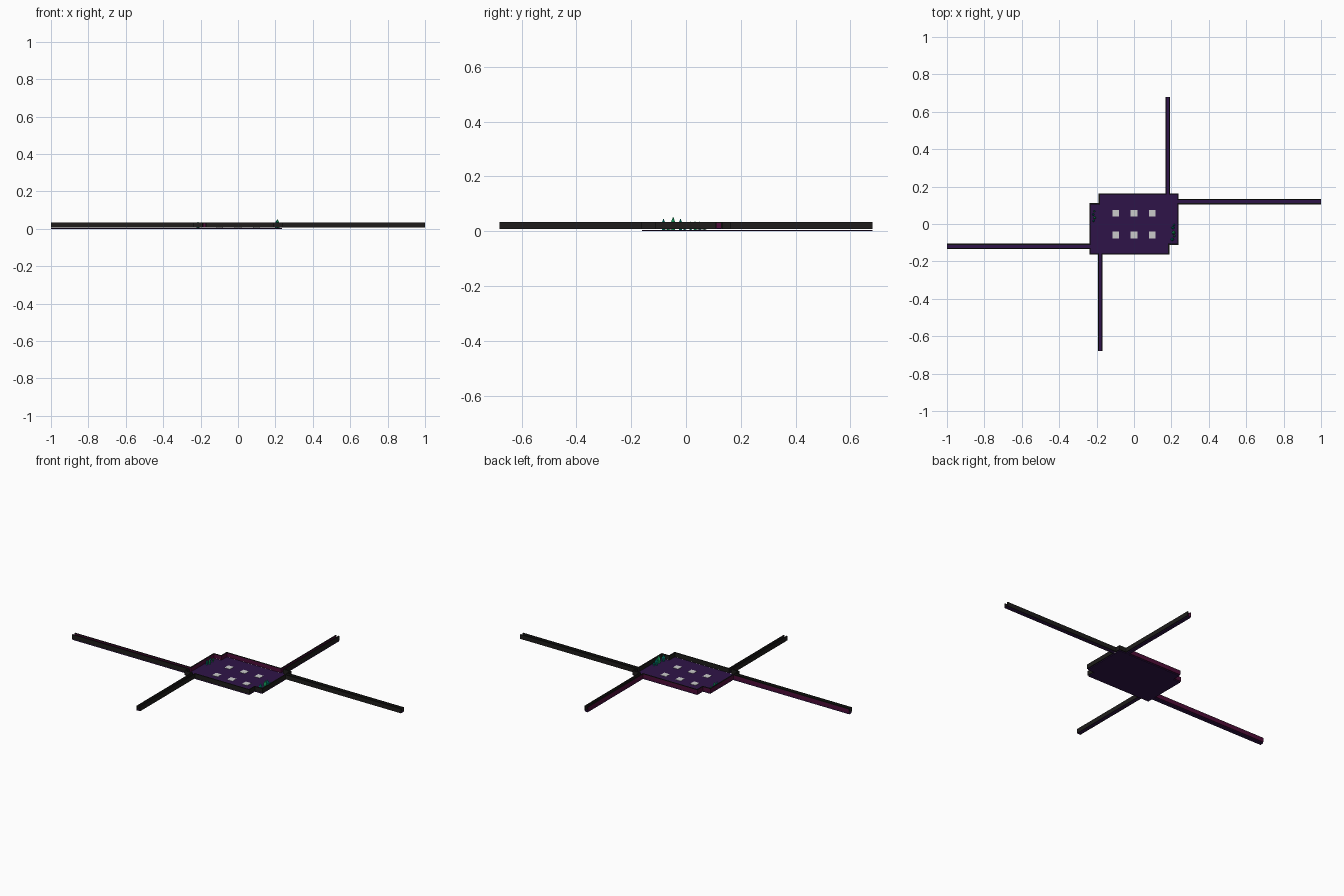
import bpy, bmesh, math
from mathutils import Vector

if "Cube" in bpy.data.objects:
    bpy.data.objects.remove(bpy.data.objects["Cube"])

def material(name, r, g, b):
    m = bpy.data.materials.new(name)
    m.diffuse_color = (r, g, b, 1)
    m.use_nodes = True
    m.node_tree.nodes["Principled BSDF"].inputs["Base Color"].default_value = m.diffuse_color
    return m

PURPLE = material("floor_purple", 0.028, 0.007, 0.065)
BLACK = material("wall_black", 0.013, 0.012, 0.011)
MAROON = material("wall_maroon", 0.075, 0.004, 0.04)
TEAL = material("crystal_teal", 0.0, 0.33, 0.25)
GREEN = material("crystal_green", 0.01, 0.5, 0.16)

def finish(name, bm, mat):
    bmesh.ops.recalc_face_normals(bm, faces=bm.faces)
    me = bpy.data.meshes.new(name)
    bm.to_mesh(me)
    bm.free()
    ob = bpy.data.objects.new(name, me)
    bpy.context.collection.objects.link(ob)
    if mat:
        me.materials.append(mat)
    return ob

def prism(name, outline, z0, z1, mat):
    bm = bmesh.new()
    face = bm.faces.new([bm.verts.new((x, y, z0)) for x, y in outline])
    ext = bmesh.ops.extrude_face_region(bm, geom=[face])
    top = [v for v in ext["geom"] if isinstance(v, bmesh.types.BMVert)]
    bmesh.ops.translate(bm, verts=top, vec=(0, 0, z1 - z0))
    if face.is_valid and len(bm.faces) == len(outline) + 1:
        bm.faces.new([v for v in face.verts])
    return finish(name, bm, mat)

def rect(x0, y0, x1, y1):
    return [(x0, y0), (x1, y0), (x1, y1), (x0, y1)]

def turned(pts):
    return [(-x, -y) for x, y in pts]

def wall(name, path, z0, z1, mat, t=0.006):
    # thin mitred wall along a right-angled path
    p = [Vector(q) for q in path]
    n = []
    for a, b in zip(p, p[1:]):
        d = (b - a).normalized()
        n.append(Vector((-d.y, d.x)))
    left, right = [], []
    for i, q in enumerate(p):
        if i == 0:
            o = n[0]
        elif i == len(p) - 1:
            o = n[-1]
        else:
            o = n[i - 1] + n[i]
        left.append(q + o * t / 2)
        right.append(q - o * t / 2)
    return prism(name, [tuple(v) for v in left + right[::-1]], z0, z1, mat)

# hall floor: rectangle with two notched corners
half = [(-0.235, 0.108), (-0.235, -0.16), (0.186, -0.16), (0.186, -0.108)]
prism("hall_floor", half + turned(half), 0, 0.005, PURPLE)

# corridor floors
side, up = rect(0.235, 0.108, 1, 0.13), rect(0.171, 0.16, 0.19, 0.68)
prism("right_corridor_floor", side, 0.007, 0.011, PURPLE)
prism("left_corridor_floor", turned(side), 0, 0.005, PURPLE)
prism("back_corridor_floor", up, 0, 0.005, PURPLE)
prism("front_corridor_floor", turned(up), 0.007, 0.011, PURPLE)

# walls: two long stepped runs and two short corner runs
long_run = [(-1, -0.108), (-0.235, -0.108), (-0.235, 0.108), (-0.186, 0.108),
            (-0.186, 0.16), (0.171, 0.16), (0.171, 0.68)]
corner_run = [(-1, -0.13), (-0.235, -0.13), (-0.235, -0.16), (-0.19, -0.16), (-0.19, -0.68)]
Z0, Z1 = 0.007, 0.033
wall("back_left_wall", long_run, Z0, Z1 - 0.003, MAROON)
wall("back_left_wall_cap", long_run, Z1 - 0.003, Z1, BLACK)
wall("front_right_wall", turned(long_run), Z0, Z1, BLACK)
wall("front_left_corner_wall", corner_run, Z0, Z1, BLACK)
wall("back_right_corner_wall", turned(corner_run), Z0, Z1, BLACK)

# pale floor tiles
for i, x in enumerate((-0.098, 0, 0.098)):
    for j, y in enumerate((-0.059, 0.057)):
        prism(f"floor_tile_{i}_{j}", rect(x - 0.018, y - 0.018, x + 0.018, y + 0.018),
              0.005, 0.0065, None)

# crystal clusters: shards with a flared shoulder and a point
def crystal(name, x, y, r, top, mat):
    bm = bmesh.new()
    h = top - 0.004
    rings = []
    for rr, z in ((r * 0.75, 0.004), (r, 0.004 + h * 0.55)):
        rings.append([bm.verts.new((x + rr * math.cos(math.tau * k / 6),
                                    y + rr * math.sin(math.tau * k / 6), z)) for k in range(6)])
    tip = bm.verts.new((x, y, top))
    bm.faces.new(rings[0])
    for k in range(6):
        m = (k + 1) % 6
        bm.faces.new((rings[0][k], rings[0][m], rings[1][m], rings[1][k]))
        bm.faces.new((rings[1][k], rings[1][m], tip))
    finish(name, bm, mat)

right_cluster = [(0.205, -0.082, 0.009, 0.046), (0.212, -0.047, 0.01, 0.053),
                 (0.208, -0.02, 0.009, 0.046), (0.216, -0.065, 0.006, 0.03),
                 (0.214, -0.005, 0.006, 0.028)]
left_cluster = [(-0.216, 0.017, 0.006, 0.036), (-0.21, 0.033, 0.007, 0.037),
                (-0.218, 0.05, 0.006, 0.036), (-0.212, 0.068, 0.005, 0.03)]
for label, cluster in (("right", right_cluster), ("left", left_cluster)):
    for i, (x, y, r, top) in enumerate(cluster):
        crystal(f"{label}_crystal_{i}", x, y, r, top, GREEN if i % 2 else TEAL)
